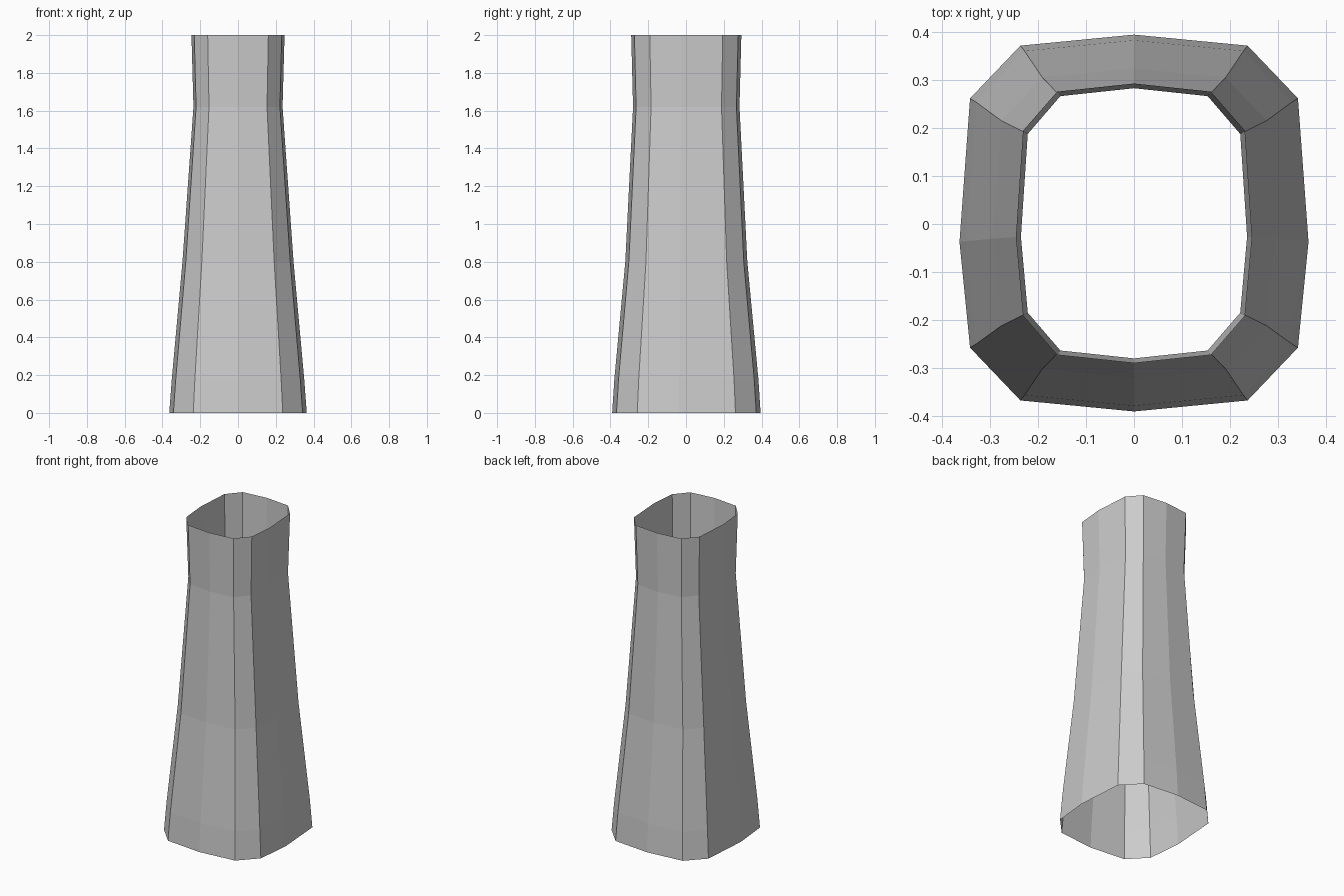
import bpy
import bmesh

if "Cube" in bpy.data.objects:
    bpy.data.objects.remove(bpy.data.objects["Cube"])

# Half cross-section at the base, from back centre round the right side to front centre
half = [(0, 0.395), (0.237, 0.372), (0.342, 0.262), (0.364, -0.037),
        (0.342, -0.258), (0.237, -0.368), (0, -0.391)]
section = half + [(-x, y) for x, y in half[-2:0:-1]]

# Rings up the tube: height, width scale, depth scale
rings = [(0, 1, 1), (0.18, 0.963, 0.97), (0.8, 0.808, 0.822),
         (1.62, 0.648, 0.717), (2.0, 0.677, 0.742)]

# Open tapered tube with a flared neck
bm = bmesh.new()
loops = [[bm.verts.new((x * sx, y * sy, z)) for x, y in section]
         for z, sx, sy in rings]
n = len(section)
for low, high in zip(loops, loops[1:]):
    for i in range(n):
        j = (i + 1) % n
        bm.faces.new((low[j], low[i], high[i], high[j]))

bm.normal_update()
mesh = bpy.data.meshes.new("tapered_tube")
bm.to_mesh(mesh)
bm.free()
bpy.context.collection.objects.link(bpy.data.objects.new("tapered_tube", mesh))
